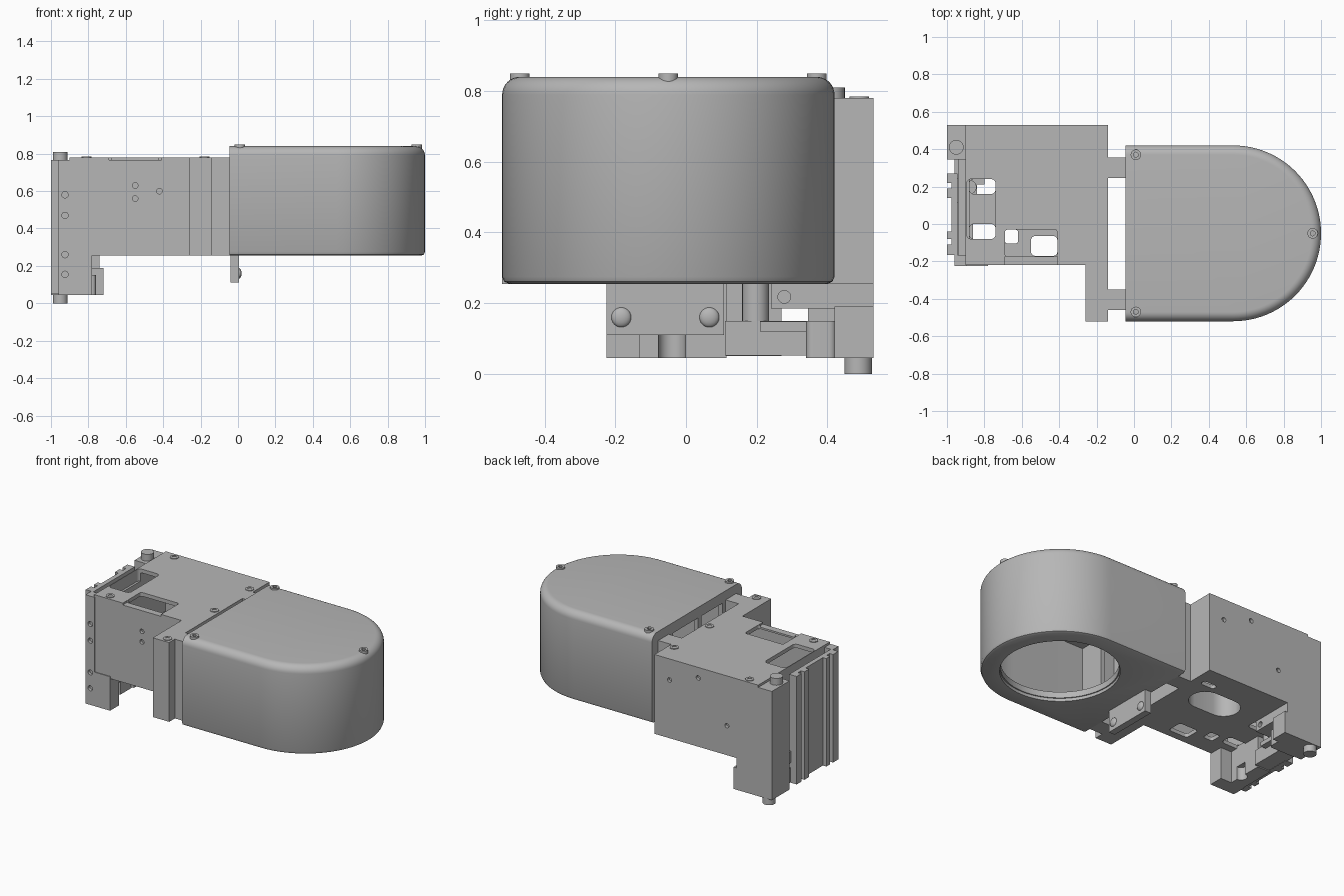
import bpy, bmesh, math
from mathutils import Matrix

if "Cube" in bpy.data.objects:
    bpy.data.objects.remove(bpy.data.objects["Cube"], do_unlink=True)

GREY = (0.47, 0.47, 0.47, 1)
mat = bpy.data.materials.new("plain grey")
mat.use_nodes = True
mat.diffuse_color = GREY
mat.node_tree.nodes["Principled BSDF"].inputs["Base Color"].default_value = GREY


def finish(name, bm):
    bmesh.ops.recalc_face_normals(bm, faces=bm.faces)
    me = bpy.data.meshes.new(name)
    bm.to_mesh(me)
    bm.free()
    me.materials.append(mat)
    ob = bpy.data.objects.new(name, me)
    bpy.context.collection.objects.link(ob)
    return ob


def loft(name, rings):
    """Closed solid through rings of matching points."""
    bm = bmesh.new()
    loops = [[bm.verts.new(p) for p in ring] for ring in rings]
    n = len(loops[0])
    for a, b in zip(loops, loops[1:]):
        for i in range(n):
            j = (i + 1) % n
            bm.faces.new((a[i], a[j], b[j], b[i]))
    bm.faces.new(loops[0])
    bm.faces.new(loops[-1])
    return finish(name, bm)


def prism(name, pts, z0, z1):
    return loft(name, [[(x, y, z) for x, y in pts] for z in (z0, z1)])


def box(name, x0, x1, y0, y1, z0, z1):
    return prism(name, [(x0, y0), (x1, y0), (x1, y1), (x0, y1)], z0, z1)


def rounded(name, x0, x1, y0, y1, z0, z1, r):
    pts = []
    for cx, cy, a0 in ((x1 - r, y1 - r, 0), (x0 + r, y1 - r, 90),
                       (x0 + r, y0 + r, 180), (x1 - r, y0 + r, 270)):
        for k in range(7):
            a = math.radians(a0 + 15 * k)
            pts.append((cx + r * math.cos(a), cy + r * math.sin(a)))
    return prism(name, pts, z0, z1)


def rod(name, center, r, length, axis="Z", sides=32):
    bm = bmesh.new()
    turn = {"X": Matrix.Rotation(math.pi / 2, 4, "Y"),
            "Y": Matrix.Rotation(math.pi / 2, 4, "X"), "Z": Matrix()}[axis]
    bmesh.ops.create_cone(bm, cap_ends=True, segments=sides, radius1=r, radius2=r,
                          depth=length, matrix=Matrix.Translation(center) @ turn)
    return finish(name, bm)


def cut(ob, cutters):
    for c in cutters:
        c.hide_render = True
        m = ob.modifiers.new("cut", "BOOLEAN")
        m.operation, m.solver, m.object = "DIFFERENCE", "EXACT", c
    bpy.context.view_layer.update()
    new = bpy.data.meshes.new_from_object(ob.evaluated_get(bpy.context.evaluated_depsgraph_get()))
    ob.modifiers.clear()
    ob.data = new
    for c in cutters:
        bpy.data.objects.remove(c, do_unlink=True)


# Rounded head cover, hollow
def d_ring(inset, z, back=-0.045):
    r = 0.47 - inset
    arc = [math.radians(-90 + 180 * k / 48) for k in range(49)]
    return ([(back, -0.05 - r, z)] +
            [(0.53 + r * math.cos(a), -0.05 + r * math.sin(a), z) for a in arc] +
            [(back, -0.05 + r, z)])


rings = [d_ring(0.02, 0.255), d_ring(0.006, 0.261), d_ring(0, 0.275)]
for k in range(9):
    a = math.radians(90 * k / 8)
    rings.append(d_ring(0.05 * (1 - math.cos(a)), 0.79 + 0.05 * math.sin(a)))
cover = loft("head_cover", rings)
cut(cover, [
    loft("cavity", [d_ring(0.03, z, -0.015) for z in (0.28, 0.805)]),
    rod("round_opening", (0.53, -0.05, 0.26), 0.357, 0.1, sides=64),
    box("rear_opening_a", -0.1, 0.0, -0.32, -0.1, 0.3, 0.77),
    box("rear_opening_b", -0.1, 0.0, -0.06, 0.2, 0.3, 0.77)])

# Collar inside the round opening
collar = rod("opening_collar", (0.53, -0.05, 0.295), 0.375, 0.04, sides=64)
cut(collar, [rod("bore", (0.53, -0.05, 0.295), 0.35, 0.1, sides=64)])


def socket_screw(name, x, y, z, r, h):
    s = rod(name, (x, y, z), r, h, sides=24)
    cut(s, [rod("socket", (x, y, z + h / 2), r * 0.5, h * 0.8, sides=6)])


for i, (x, y) in enumerate([(0.01, 0.37), (0.01, -0.47), (0.955, -0.05)]):
    socket_screw(f"cover_screw_{i}", x, y, 0.835, 0.028, 0.03)

# Main housing with hollow interior, windows and holes
housing = prism("housing", [(-0.9, 0.53), (-0.14, 0.53), (-0.14, -0.52), (-0.26, -0.52),
                            (-0.26, -0.22), (-0.9, -0.22)], 0.255, 0.78)
cutters = [
    box("interior", -0.88, -0.17, -0.19, 0.5, 0.28, 0.755),
    rounded("roof_window_a", -0.895, -0.74, -0.08, 0.24, 0.7, 0.9, 0.025),
    rounded("roof_window_b", -0.69, -0.41, -0.175, -0.03, 0.7, 0.9, 0.015),
    box("front_top_slot", -0.69, -0.41, -0.3, -0.175, 0.767, 0.9),
    rounded("floor_hole_a", -0.88, -0.74, 0.16, 0.24, 0.2, 0.3, 0.025),
    rounded("floor_hole_b", -0.88, -0.74, -0.08, 0.0, 0.2, 0.3, 0.025),
    rounded("floor_hole_c", -0.55, -0.41, -0.17, -0.065, 0.2, 0.3, 0.02),
    rounded("floor_hole_d", -0.69, -0.62, -0.105, -0.03, 0.2, 0.3, 0.015),
    rounded("floor_slot", -0.59, -0.25, 0.14, 0.34, 0.2, 0.3, 0.098),
    rounded("small_floor_slot", -0.3, -0.2, 0.37, 0.41, 0.2, 0.3, 0.018)]
for x, z in [(-0.55, 0.63), (-0.55, 0.56), (-0.42, 0.6)]:
    cutters.append(rod("front_hole", (x, -0.22, z), 0.015, 0.04, "Y", 20))
for x, z in [(-0.25, 0.64), (-0.46, 0.71), (-0.67, 0.45)]:
    cutters.append(rod("back_hole", (x, 0.53, z), 0.015, 0.04, "Y", 20))
cut(housing, cutters)

# Flush roof screws
for i, (x, y) in enumerate([(-0.81, 0.49), (-0.81, -0.18), (-0.18, 0.38),
                            (-0.18, 0.01), (-0.18, -0.48)]):
    socket_screw(f"roof_screw_{i}", x, y, 0.78, 0.027, 0.008)

# Boss around the floor slot
boss = rounded("slot_boss", -0.61, -0.23, 0.12, 0.36, 0.275, 0.42, 0.118)
cut(boss, [rounded("slot_bore", -0.59, -0.25, 0.14, 0.34, 0.2, 0.5, 0.098)])

# Necks joining housing and head
for name, y0, y1 in (("front_neck", -0.46, -0.35), ("back_neck", 0.245, 0.355)):
    box(name, -0.145, -0.04, y0, y1, 0.255, 0.78)

# Bracket under the neck with two domed screws
box("under_bracket", -0.04, 0.005, -0.225, 0.108, 0.11, 0.27)
for y in (-0.183, 0.066):
    bm = bmesh.new()
    bmesh.ops.create_uvsphere(bm, u_segments=20, v_segments=12, radius=0.028,
                              matrix=Matrix.Translation((0.005, y, 0.16))
                              @ Matrix.Diagonal((0.5, 1, 1, 1)))
    finish("bracket_screw", bm)

# Front leg with side holes, wrapping the end of the housing
leg = box("front_leg", -0.96, -0.78, -0.225, -0.13, 0.045, 0.27)
strip = box("front_end_strip", -0.96, -0.895, -0.225, -0.165, 0.045, 0.765)
for ob, zs in ((leg, (0.26, 0.155)), (strip, (0.58, 0.47, 0.26, 0.155))):
    cut(ob, [rod("side_hole", (-0.925, -0.225, z), 0.017, 0.04, "Y", 20) for z in zs])
end_leg = box("end_leg", -0.955, -0.86, -0.135, 0.115, 0.045, 0.27)
cut(end_leg, [rod("leg_groove", (-0.86, -0.04, 0.07), 0.038, 0.12)])
box("leg_bridge", -0.955, -0.84, 0.11, 0.345, 0.052, 0.15)
box("bridge_ledge", -0.955, -0.8, 0.21, 0.345, 0.12, 0.148)
rounded("bridge_end", -0.955, -0.76, 0.34, 0.425, 0.045, 0.15, 0.02)
rod("bridge_post", (-0.88, 0.197, 0.205), 0.038, 0.12)

# Back leg
box("back_leg", -1.0, -0.72, 0.42, 0.53, 0.045, 0.19)
upper = box("back_leg_upper", -0.96, -0.74, 0.24, 0.53, 0.185, 0.26)
cut(upper, [rod("leg_hole", (-0.74, 0.278, 0.218), 0.018, 0.05, "X", 20)])

# End block, sliding rail and ridges
box("end_block", -1.0, -0.895, 0.345, 0.53, 0.045, 0.765)
box("end_back_plate", -0.94, -0.895, -0.165, 0.35, 0.255, 0.68)
rail = box("end_rail", -1.0, -0.945, -0.165, 0.27, 0.05, 0.765)
cut(rail, [box("groove", -1.1, -0.975, y, y + w, 0.0, 0.9)
           for y, w in ((-0.11, 0.03), (-0.04, 0.18), (0.19, 0.03))])

# Guide bolts above and below
rod("top_bolt", (-0.95, 0.41, 0.785), 0.039, 0.05)
rod("bottom_bolt", (-0.95, 0.487, 0.025), 0.039, 0.05)

# Smooth curved surfaces, keep hard edges
bpy.ops.object.select_all(action="DESELECT")
for ob in bpy.data.objects:
    if ob.type == "MESH" and mat.name in ob.data.materials:
        ob.select_set(True)
        bpy.context.view_layer.objects.active = ob
bpy.ops.object.shade_smooth_by_angle(angle=math.radians(30))
